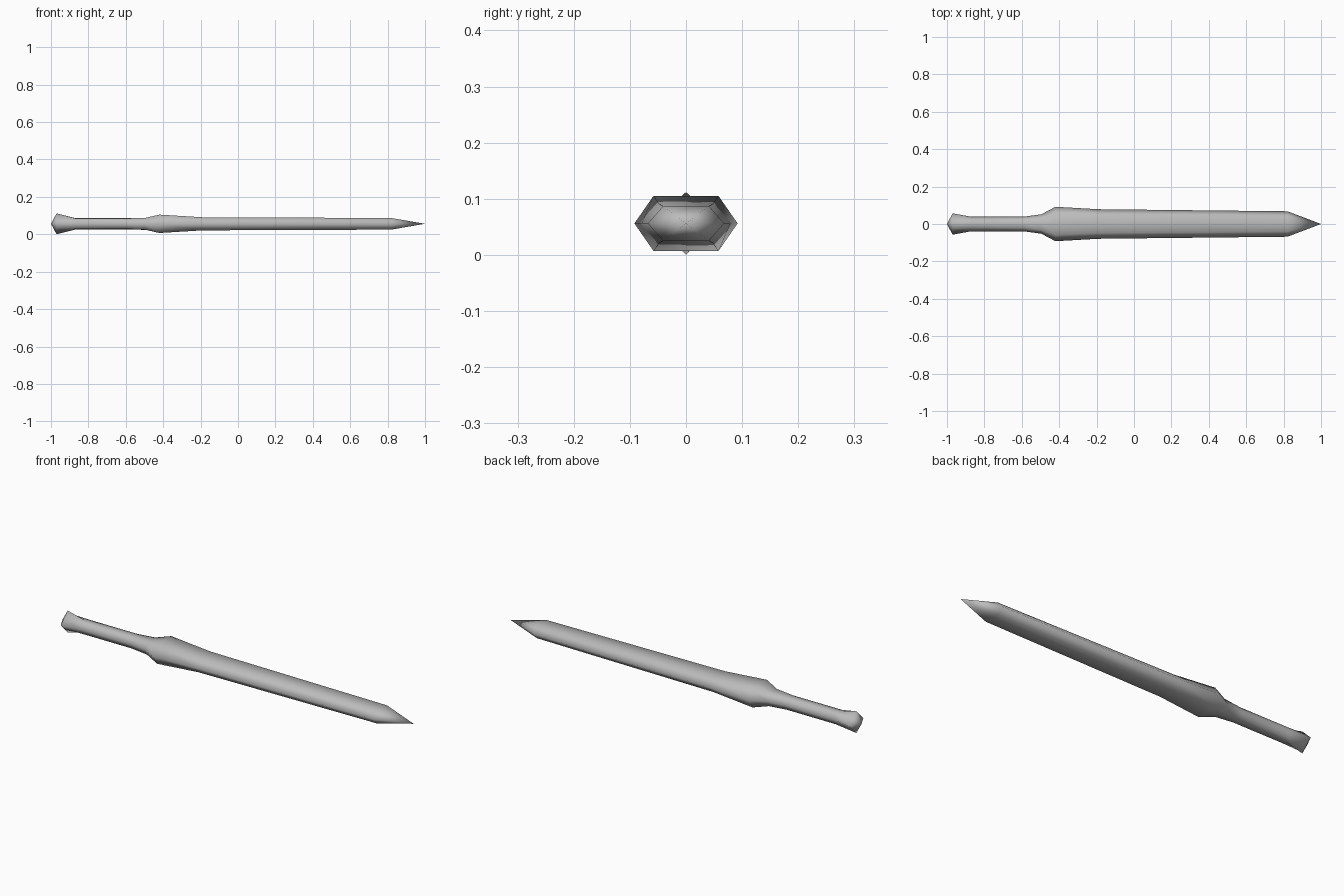
import bpy
import bmesh

if "Cube" in bpy.data.objects:
    bpy.data.objects.remove(bpy.data.objects["Cube"], do_unlink=True)

MID_Z = 0.056

# One plain grey metal
metal = bpy.data.materials.new("grey metal")
metal.use_nodes = True
GREY = (0.5, 0.5, 0.5, 1.0)
metal.diffuse_color = GREY
bsdf = next(n for n in metal.node_tree.nodes if n.type == 'BSDF_PRINCIPLED')
bsdf.inputs["Base Color"].default_value = GREY
bsdf.inputs["Roughness"].default_value = 0.6

# Stations along the length: x, half width, half height,
# then the shoulder corner as fractions of width and height
STATIONS = [
    (-0.97, 0.057, 0.056, 0.50, 0.50),   # pommel, diamond section
    (-0.87, 0.039, 0.031, 0.62, 0.90),   # grip
    (-0.59, 0.039, 0.031, 0.62, 0.90),
    (-0.495, 0.052, 0.032, 0.62, 1.0),   # flare into the shoulder
    (-0.42, 0.092, 0.049, 0.63, 1.0),    # widest point
    (-0.19, 0.079, 0.035, 0.61, 1.0),    # blade
    (0.82, 0.068, 0.031, 0.60, 1.0),
]


def ring(bm, x, w, h, fy, fz):
    """Eight-point section with a point on each side and a ridge or flat above."""
    section = [(w, 0), (w * fy, h * fz), (0, h), (-w * fy, h * fz),
               (-w, 0), (-w * fy, -h * fz), (0, -h), (w * fy, -h * fz)]
    return [bm.verts.new((x, y, MID_Z + z)) for y, z in section]


def cap(bm, verts, x):
    """Close a ring with a point on the centre line."""
    apex = bm.verts.new((x, 0, MID_Z))
    for i in range(8):
        bm.faces.new((verts[i], verts[(i + 1) % 8], apex))


# Loft grip, shoulder and blade as one skin
bm = bmesh.new()
rings = [ring(bm, *s) for s in STATIONS]
for a, b in zip(rings, rings[1:]):
    for i in range(8):
        j = (i + 1) % 8
        bm.faces.new((a[i], a[j], b[j], b[i]))
cap(bm, rings[0], -1.0)
cap(bm, rings[-1], 1.0)
bmesh.ops.recalc_face_normals(bm, faces=bm.faces)
for f in bm.faces:
    f.smooth = True

mesh = bpy.data.meshes.new("sword_body")
bm.to_mesh(mesh)
bm.free()
mesh.materials.append(metal)
sword = bpy.data.objects.new("sword_body", mesh)
bpy.context.collection.objects.link(sword)
